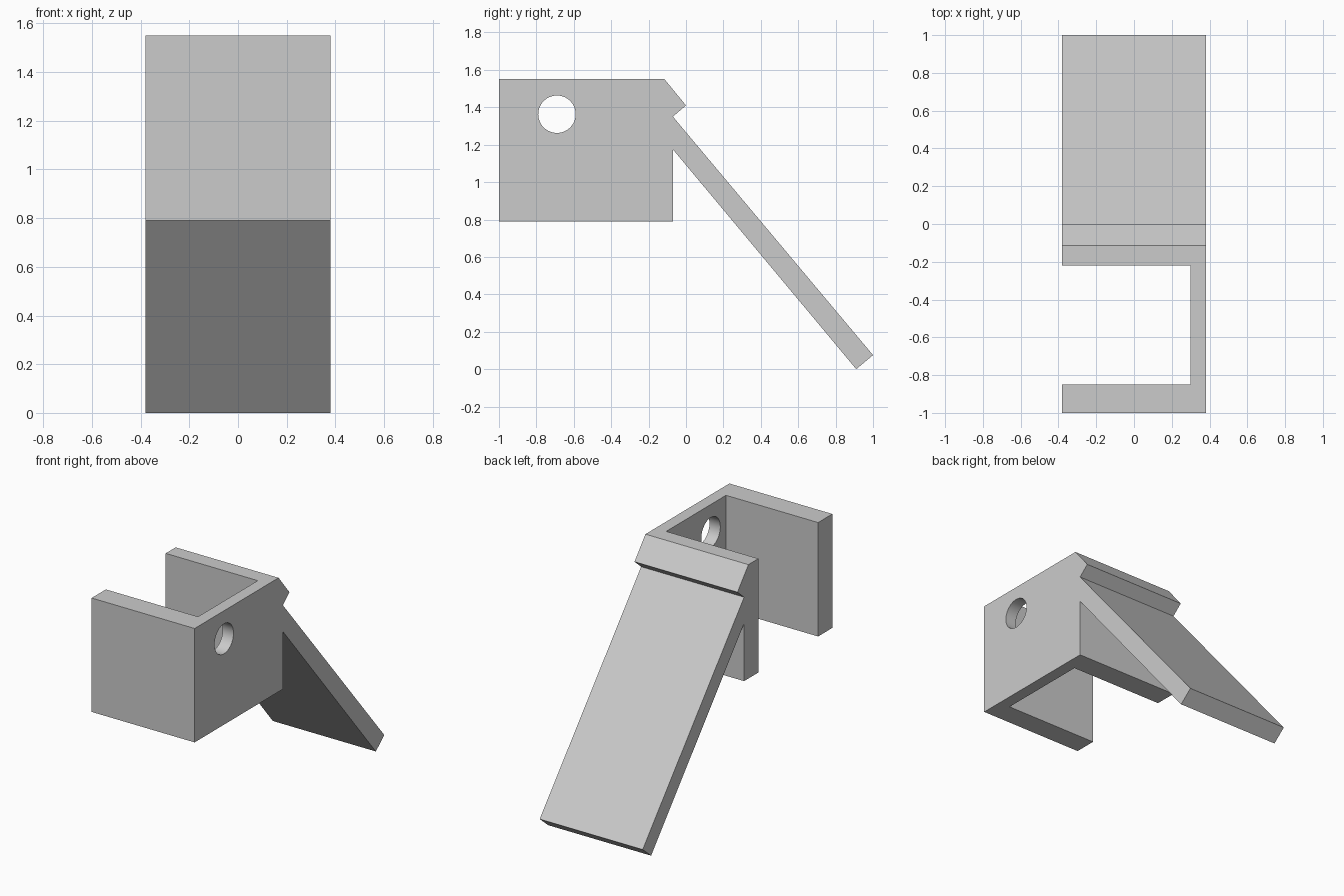
import bpy
import bmesh
import math

if "Cube" in bpy.data.objects:
    bpy.data.objects.remove(bpy.data.objects["Cube"], do_unlink=True)

HALF = 0.38            # half the width
TOP, BASE = 1.55, 0.79  # clip height range

grey = bpy.data.materials.new("plain grey")
grey.use_nodes = True
colour = (0.6, 0.6, 0.6, 1)
grey.diffuse_color = colour
grey.node_tree.nodes["Principled BSDF"].inputs["Base Color"].default_value = colour


def extrude_profile(name, points, x0, x1):
    """Solid made by sweeping a (y, z) outline from x0 to x1."""
    bm = bmesh.new()
    face = bm.faces.new([bm.verts.new((x0, y, z)) for y, z in points])
    swept = bmesh.ops.extrude_face_region(bm, geom=[face])["geom"]
    moved = [v for v in swept if isinstance(v, bmesh.types.BMVert)]
    bmesh.ops.translate(bm, verts=moved, vec=(x1 - x0, 0, 0))
    bmesh.ops.recalc_face_normals(bm, faces=bm.faces)
    mesh = bpy.data.meshes.new(name)
    bm.to_mesh(mesh)
    bm.free()
    mesh.materials.append(grey)
    obj = bpy.data.objects.new(name, mesh)
    bpy.context.collection.objects.link(obj)
    return obj


def cut(target, cutter):
    """Subtract the cutter from the target and discard it."""
    cutter.hide_render = True
    mod = target.modifiers.new("cut", "BOOLEAN")
    mod.operation = "DIFFERENCE"
    mod.solver = "EXACT"
    mod.object = cutter
    bpy.context.view_layer.objects.active = target
    bpy.ops.object.modifier_apply(modifier=mod.name)
    bpy.data.objects.remove(cutter, do_unlink=True)


# Clip block with hooked lip and sloping leg, as one side outline
outline = [(-1, BASE), (-0.07, BASE), (-0.07, 1.175), (0.91, 0), (1, 0.075),
           (-0.07, 1.35), (0, 1.41), (-0.115, TOP), (-1, TOP)]
bracket = extrude_profile("clip_bracket", outline, -HALF, HALF)

# Channel between front and back plates, open at one side, top and bottom
channel = [(-0.85, 0.5), (-0.22, 0.5), (-0.22, 1.8), (-0.85, 1.8)]
cut(bracket, extrude_profile("channel_cutter", channel, -0.6, 0.3))

# Round hole through the side wall
steps = [2 * math.pi * i / 64 for i in range(64)]
circle = [(-0.69 + 0.1 * math.cos(a), 1.363 + 0.1 * math.sin(a)) for a in steps]
cut(bracket, extrude_profile("hole_cutter", circle, 0.2, 0.5))

bpy.ops.object.select_all(action="DESELECT")
bracket.select_set(True)
bpy.context.view_layer.objects.active = bracket
bpy.ops.object.shade_smooth_by_angle(angle=math.radians(30))
